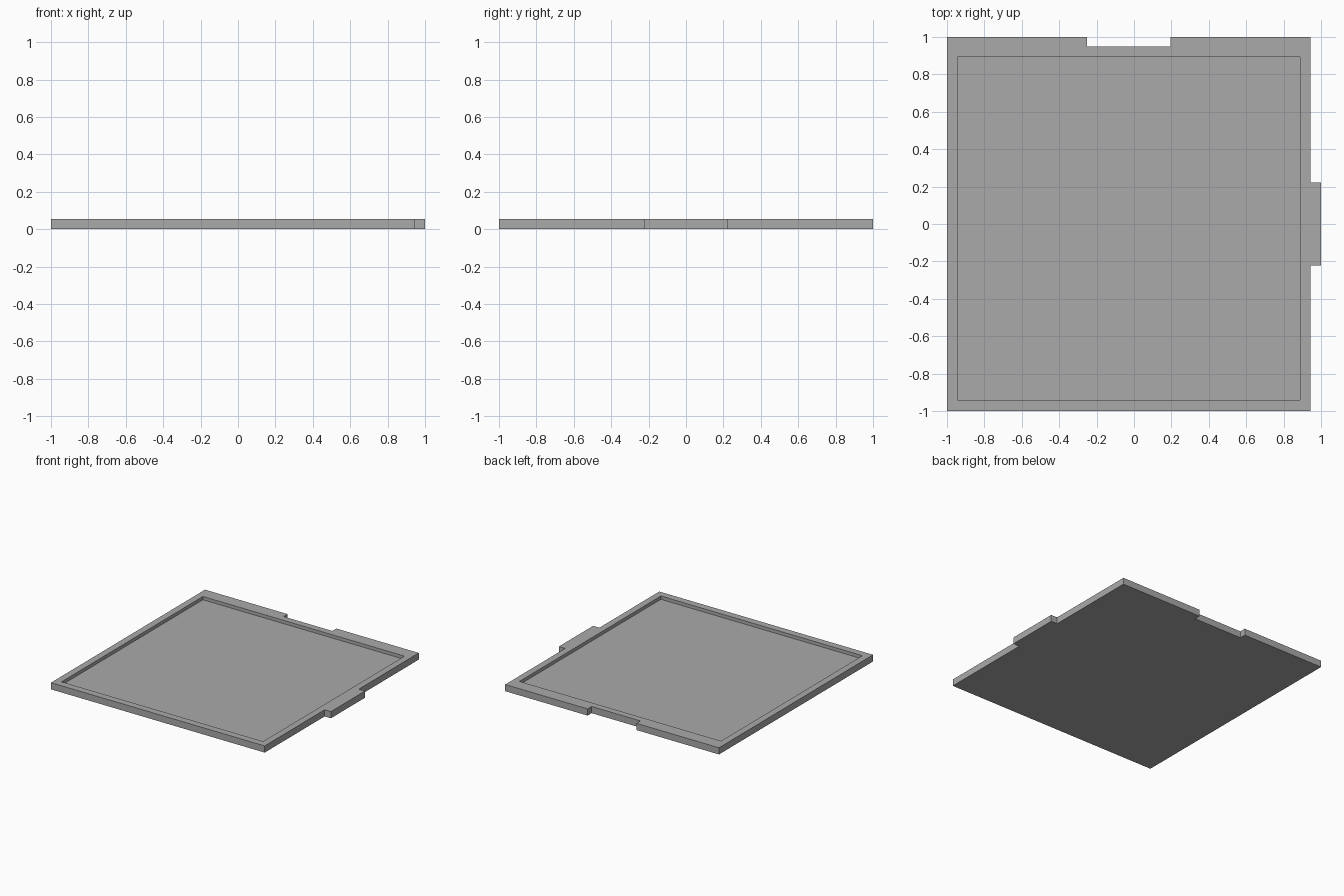
import bpy
import bmesh

if "Cube" in bpy.data.objects:
    bpy.data.objects.remove(bpy.data.objects["Cube"], do_unlink=True)

HEIGHT, FLOOR = 0.055, 0.028
EDGE = 0.943            # right edge of the tile body
TAB, SHIFT = 0.222, -0.028   # half width of tab and notch, notch centre

grey = bpy.data.materials.new("plain grey")
grey.use_nodes = True
grey.diffuse_color = (0.4, 0.4, 0.4, 1)
grey.node_tree.nodes["Principled BSDF"].inputs["Base Color"].default_value = (0.4, 0.4, 0.4, 1)


def prism(name, outline, bottom, top):
    """Extrude a flat outline upwards into a closed solid."""
    bm = bmesh.new()
    face = bm.faces.new([bm.verts.new((x, y, bottom)) for x, y in outline])
    out = bmesh.ops.extrude_face_region(bm, geom=[face])
    moved = [v for v in out["geom"] if isinstance(v, bmesh.types.BMVert)]
    bmesh.ops.translate(bm, verts=moved, vec=(0, 0, top - bottom))
    bmesh.ops.recalc_face_normals(bm, faces=bm.faces)
    mesh = bpy.data.meshes.new(name)
    bm.to_mesh(mesh)
    bm.free()
    mesh.materials.append(grey)
    obj = bpy.data.objects.new(name, mesh)
    bpy.context.collection.objects.link(obj)
    return obj


# Tile body with a tab on the left side and a matching notch at the back
tile = prism("interlocking_tile", [
    (-1, -1), (EDGE, -1),
    (EDGE, -TAB), (1, -TAB), (1, TAB), (EDGE, TAB),
    (EDGE, 1), (SHIFT + TAB, 1), (SHIFT + TAB, 0.948),
    (SHIFT - TAB, 0.948), (SHIFT - TAB, 1), (-1, 1),
], 0, HEIGHT)

# Shallow square recess, leaving a raised rim
recess = prism("recess_cutter", [
    (-0.944, -0.942), (0.888, -0.942), (0.888, 0.893), (-0.944, 0.893),
], FLOOR, HEIGHT + 0.1)
recess.hide_render = True

cut = tile.modifiers.new("recess", "BOOLEAN")
cut.operation = "DIFFERENCE"
cut.solver = "EXACT"
cut.object = recess
bpy.context.view_layer.objects.active = tile
bpy.ops.object.modifier_apply(modifier=cut.name)
bpy.data.objects.remove(recess, do_unlink=True)
